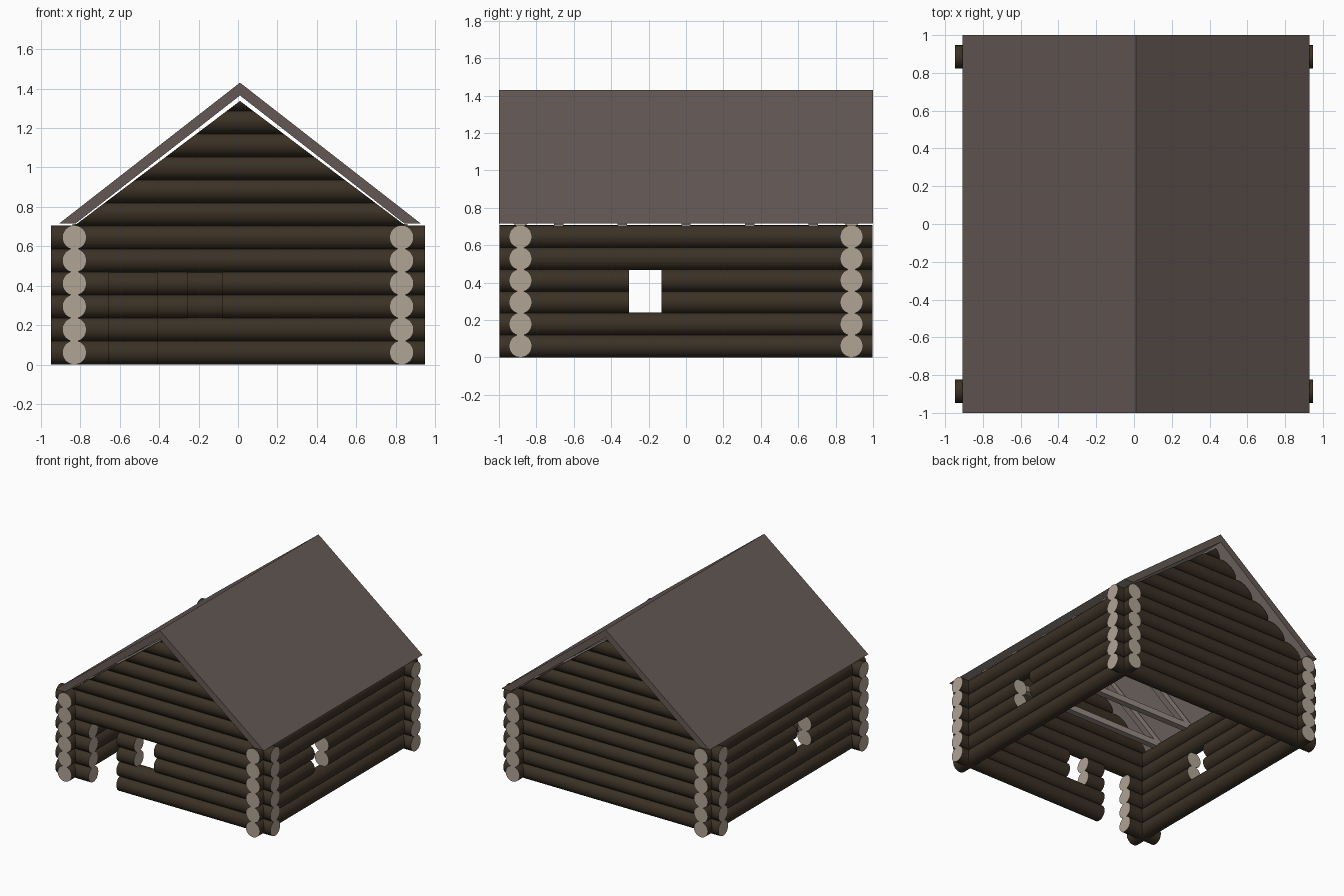
import bpy, bmesh, math
from mathutils import Vector, Matrix

if "Cube" in bpy.data.objects:
    bpy.data.objects.remove(bpy.data.objects["Cube"])


def material(name, srgb):
    m = bpy.data.materials.new(name)
    m.diffuse_color = [(c / 255 / 12.92 if c < 11 else ((c / 255 + .055) / 1.055) ** 2.4) for c in srgb] + [1]
    m.use_nodes = True
    m.node_tree.nodes["Principled BSDF"].inputs["Base Color"].default_value = m.diffuse_color
    return m


BARK = material("dark_bark", (59, 49, 37))
CUT = material("cut_wood", (176, 163, 149))
ROOF = material("roof_brown_grey", (100, 89, 85))
SOFFIT = material("roof_underside", (150, 138, 131))

R, STEP, ROWS = 0.0615, 0.1168, 6
WALL_X, WALL_Y = 0.83, 0.885
RIDGE_X = 0.01


def row_z(i):
    return 0.061 + STEP * i


def finish(bm, name, mats):
    mesh = bpy.data.meshes.new(name)
    bm.to_mesh(mesh)
    bm.free()
    for m in mats:
        mesh.materials.append(m)
    ob = bpy.data.objects.new(name, mesh)
    bpy.context.collection.objects.link(ob)
    return ob


def add_log(bm, axis, a, b, offset, z, planes=()):
    """Log along x or y from a to b, optionally trimmed by planes."""
    part = bmesh.new()
    mid = (a + b) / 2
    loc = Vector((mid, offset, z)) if axis == 0 else Vector((offset, mid, z))
    turn = Matrix.Rotation(math.pi / 2, 4, 'Y' if axis == 0 else 'X')
    bmesh.ops.create_cone(part, cap_ends=True, segments=24, radius1=R, radius2=R,
                          depth=b - a, matrix=Matrix.Translation(loc) @ turn)
    for co, no in planes:
        cut = bmesh.ops.bisect_plane(part, geom=part.verts[:] + part.edges[:] + part.faces[:],
                                     plane_co=co, plane_no=no, clear_outer=True)
        edges = [e for e in cut['geom_cut'] if isinstance(e, bmesh.types.BMEdge)]
        if edges:
            bmesh.ops.holes_fill(part, edges=edges)
    bmesh.ops.recalc_face_normals(part, faces=part.faces)
    # pale wood on the sawn faces, bark round the side
    for f in part.faces:
        sawn = abs(f.normal[axis]) > 0.3
        f.material_index = int(sawn)
        f.smooth = not sawn
    tmp = bpy.data.meshes.new("tmp")
    part.to_mesh(tmp)
    part.free()
    bm.from_mesh(tmp)
    bpy.data.meshes.remove(tmp)


def log_wall(name, axis, half, offset, openings=(), gable=False):
    """Stack of logs; openings are (start, end, first row, last row)."""
    bm = bmesh.new()
    for i in range(ROWS):
        start = -half
        for a, b, lo, hi in openings:
            if lo <= i <= hi:
                add_log(bm, axis, start, a, offset, row_z(i))
                start = b
        add_log(bm, axis, start, half, offset, row_z(i))
    if gable:
        apex = Vector((RIDGE_X, 0, 1.337))
        planes = [(apex, Vector((s * 0.753, 0, 1)).normalized()) for s in (-1, 1)]
        for i in range(ROWS, ROWS + 6):
            add_log(bm, axis, -0.93, 0.95, offset, row_z(i), planes)
    return finish(bm, name, [BARK, CUT])


# Log walls with door and window openings
door = (-0.655, -0.41, 0, 3)
front_window = (-0.255, -0.08, 2, 3)
side_window = (-0.305, -0.13, 2, 3)
log_wall("front_wall", 0, 0.948, -WALL_Y, [door, front_window], True)
log_wall("back_wall", 0, 0.948, WALL_Y, [], True)
log_wall("left_wall", 1, 0.998, -WALL_X, [side_window])
log_wall("right_wall", 1, 0.998, WALL_X, [side_window])


def prism(bm, pts, y0, y1):
    """Extrude an (x, z) outline along y."""
    face = bm.faces.new([bm.verts.new((x, y0, z)) for x, z in pts])
    out = bmesh.ops.extrude_face_region(bm, geom=[face])
    bmesh.ops.translate(bm, vec=(0, y1 - y0, 0),
                        verts=[v for v in out['geom'] if isinstance(v, bmesh.types.BMVert)])


# Two roof slopes with level-cut eaves
for s, side in ((-1, "left"), (1, "right")):
    bm = bmesh.new()
    prism(bm, [(RIDGE_X + s * x, z) for x, z in
               ((0, 1.43), (0.918, 0.715), (0.835, 0.715), (0, 1.365))], -1, 1)
    bmesh.ops.recalc_face_normals(bm, faces=bm.faces)
    for f in bm.faces:
        f.material_index = int(f.normal.z < -0.3)
    finish(bm, side + "_roof", [ROOF, SOFFIT])

# Roof trusses: a tie beam and two rafters each
for n, y in enumerate((-0.68, -0.34, 0, 0.34, 0.68)):
    bm = bmesh.new()
    prism(bm, [(-0.84, 0.665), (0.86, 0.665), (0.86, 0.712), (-0.84, 0.712)], y - 0.025, y + 0.025)
    for s in (-1, 1):
        prism(bm, [(RIDGE_X + s * x, z) for x, z in
                   ((0, 1.33), (0.83, 0.705), (0.76, 0.705), (0, 1.275))], y - 0.025, y + 0.025)
    bmesh.ops.recalc_face_normals(bm, faces=bm.faces)
    finish(bm, "roof_truss_%d" % (n + 1), [SOFFIT])
